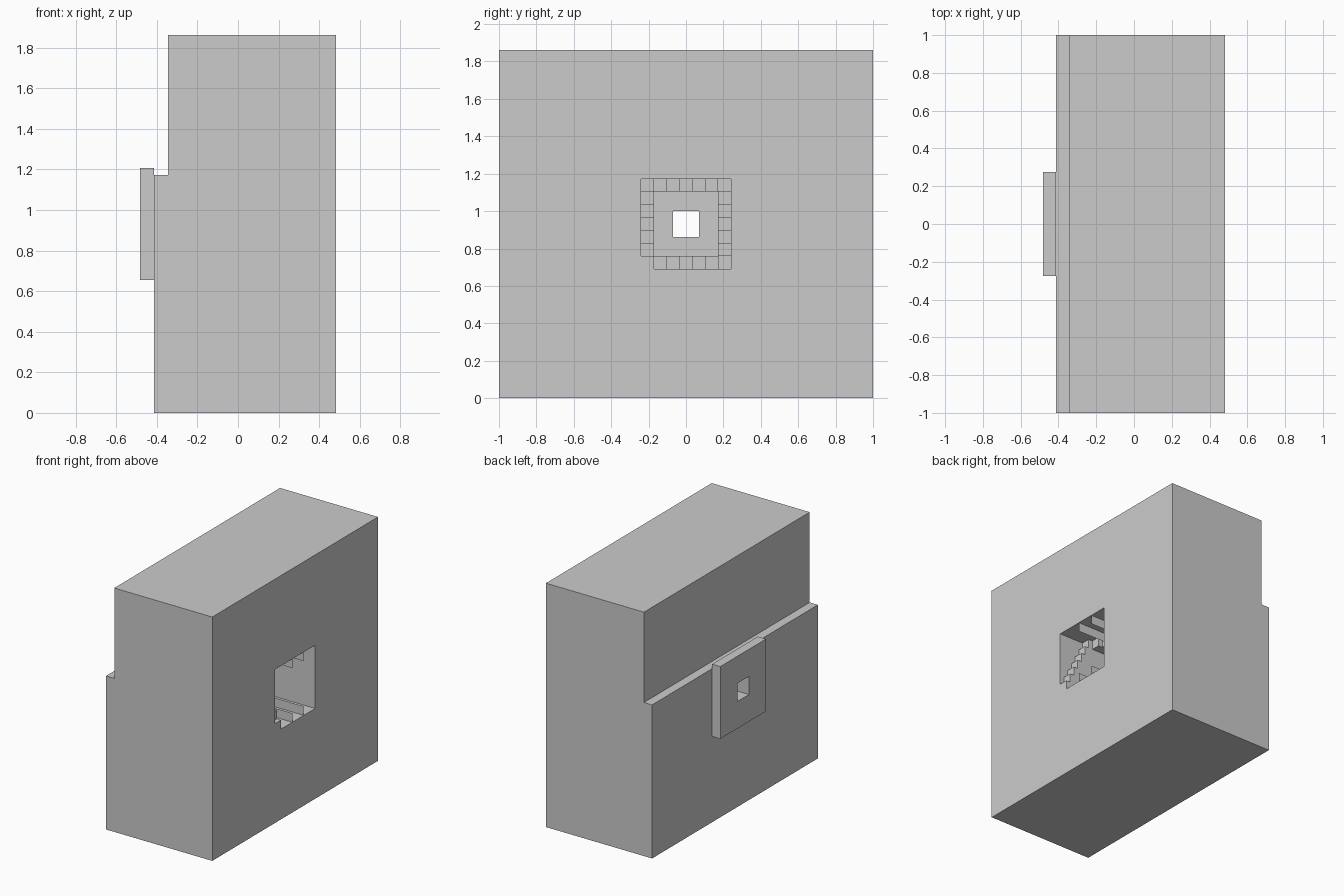
import bpy, bmesh

if "Cube" in bpy.data.objects:
    bpy.data.objects.remove(bpy.data.objects["Cube"])

U = 2 / 29            # block unit
ZC = 13.5             # height of the opening's centre, in units


def prism(name, profile, y0, y1):
    """Extrude an (x, z) profile along y; all values in block units."""
    bm = bmesh.new()
    face = bm.faces.new([bm.verts.new((x * U, y0 * U, z * U)) for x, z in profile])
    out = bmesh.ops.extrude_face_region(bm, geom=[face])
    verts = [g for g in out["geom"] if isinstance(g, bmesh.types.BMVert)]
    bmesh.ops.translate(bm, verts=verts, vec=(0, (y1 - y0) * U, 0))
    bmesh.ops.recalc_face_normals(bm, faces=bm.faces)
    mesh = bpy.data.meshes.new(name)
    bm.to_mesh(mesh)
    bm.free()
    obj = bpy.data.objects.new(name, mesh)
    bpy.context.collection.objects.link(obj)
    return obj


def box(name, x0, x1, y0, y1, z0, z1):
    return prism(name, [(x0, z0), (x1, z0), (x1, z1), (x0, z1)], y0, y1)


def combine(target, other, operation):
    mod = target.modifiers.new(operation, 'BOOLEAN')
    mod.operation = operation
    mod.solver = 'EXACT'
    mod.object = other
    bpy.context.view_layer.objects.active = target
    bpy.ops.object.modifier_apply(modifier=mod.name)
    bpy.data.objects.remove(other)


# Thick wall with a low ledge at the back
wall = prism("wall_block", [(-6, 0), (7, 0), (7, 27), (-5, 27), (-5, 17), (-6, 17)],
             -14.5, 14.5)

# Square plate around the small opening
combine(wall, box("plate", -7, -6, -4, 4, ZC - 4, ZC + 4), 'UNION')

# Square recess, and the small hole through its back
combine(wall, box("recess_cutter", -5, 8, -2.5, 2.5, ZC - 2.5, ZC + 2.5), 'DIFFERENCE')
combine(wall, box("hole_cutter", -8, -4, -1, 1, ZC - 1, ZC + 1), 'DIFFERENCE')

# Spiral steps around the recess: each cell is half a unit deeper than the last
ring = ([(-3, -3 + i) for i in range(6)] + [(-3 + i, 3) for i in range(6)]
        + [(3, 3 - i) for i in range(6)] + [(3 - i, -3) for i in range(6)])
for i, (y, z) in enumerate(ring):
    if i:
        combine(wall, box("step_cutter", 7 - i / 2, 8, y - 0.5, y + 0.5,
                          ZC + z - 0.5, ZC + z + 0.5), 'DIFFERENCE')
